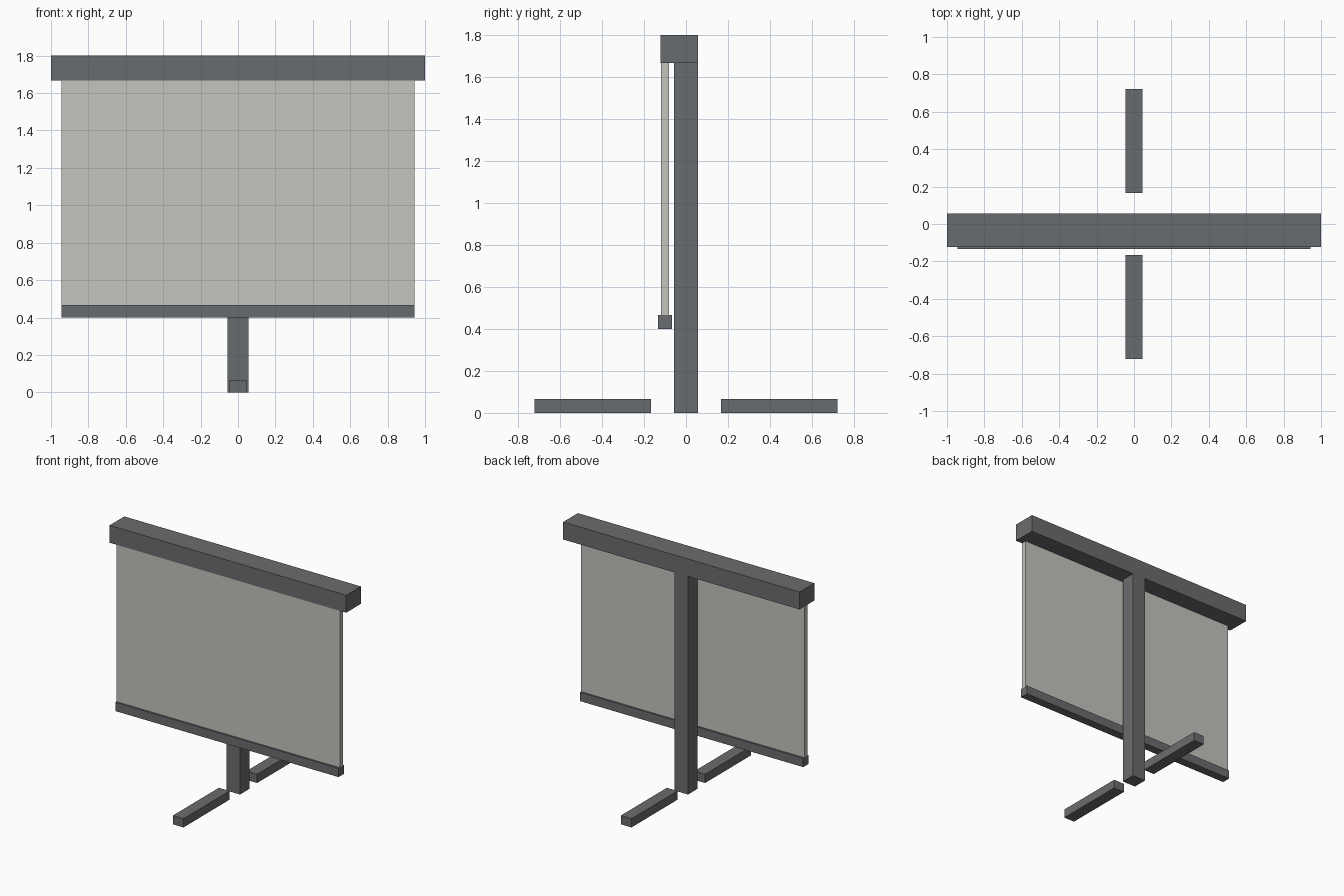
import bpy
import bmesh
from mathutils import Vector

if "Cube" in bpy.data.objects:
    bpy.data.objects.remove(bpy.data.objects["Cube"], do_unlink=True)


def make_material(name, colour):
    mat = bpy.data.materials.new(name)
    mat.use_nodes = True
    mat.diffuse_color = colour
    mat.node_tree.nodes["Principled BSDF"].inputs["Base Color"].default_value = colour
    return mat


dark_grey = make_material("dark grey", (0.141, 0.150, 0.156, 1))
pale_grey = make_material("pale grey", (0.558, 0.546, 0.515, 1))


def box(name, half_width, y_range, z_range, mat):
    """Flat-faced box centred on x, spanning the given y and z ranges."""
    (y0, y1), (z0, z1) = y_range, z_range
    bm = bmesh.new()
    bmesh.ops.create_cube(bm, size=1)
    bmesh.ops.scale(bm, vec=Vector((2 * half_width, y1 - y0, z1 - z0)), verts=bm.verts)
    bmesh.ops.translate(bm, vec=Vector((0, (y0 + y1) / 2, (z0 + z1) / 2)), verts=bm.verts)
    mesh = bpy.data.meshes.new(name)
    bm.to_mesh(mesh)
    bm.free()
    mesh.materials.append(mat)
    obj = bpy.data.objects.new(name, mesh)
    bpy.context.collection.objects.link(obj)
    return obj


# Upright post and the roller housing on top of it
box("post", 0.056, (-0.056, 0.056), (0, 1.667), dark_grey)
box("roller_housing", 1.0, (-0.122, 0.056), (1.667, 1.8), dark_grey)

# Hanging screen with its weighted bottom bar
box("screen", 0.944, (-0.119, -0.081), (0.467, 1.667), pale_grey)
box("bottom_bar", 0.944, (-0.133, -0.067), (0.4, 0.467), dark_grey)

# Floor feet, one in front of the post and one behind
for name, side in (("front_foot", -1), ("back_foot", 1)):
    box(name, 0.045, sorted((side * 0.167, side * 0.722)), (0, 0.067), dark_grey)
